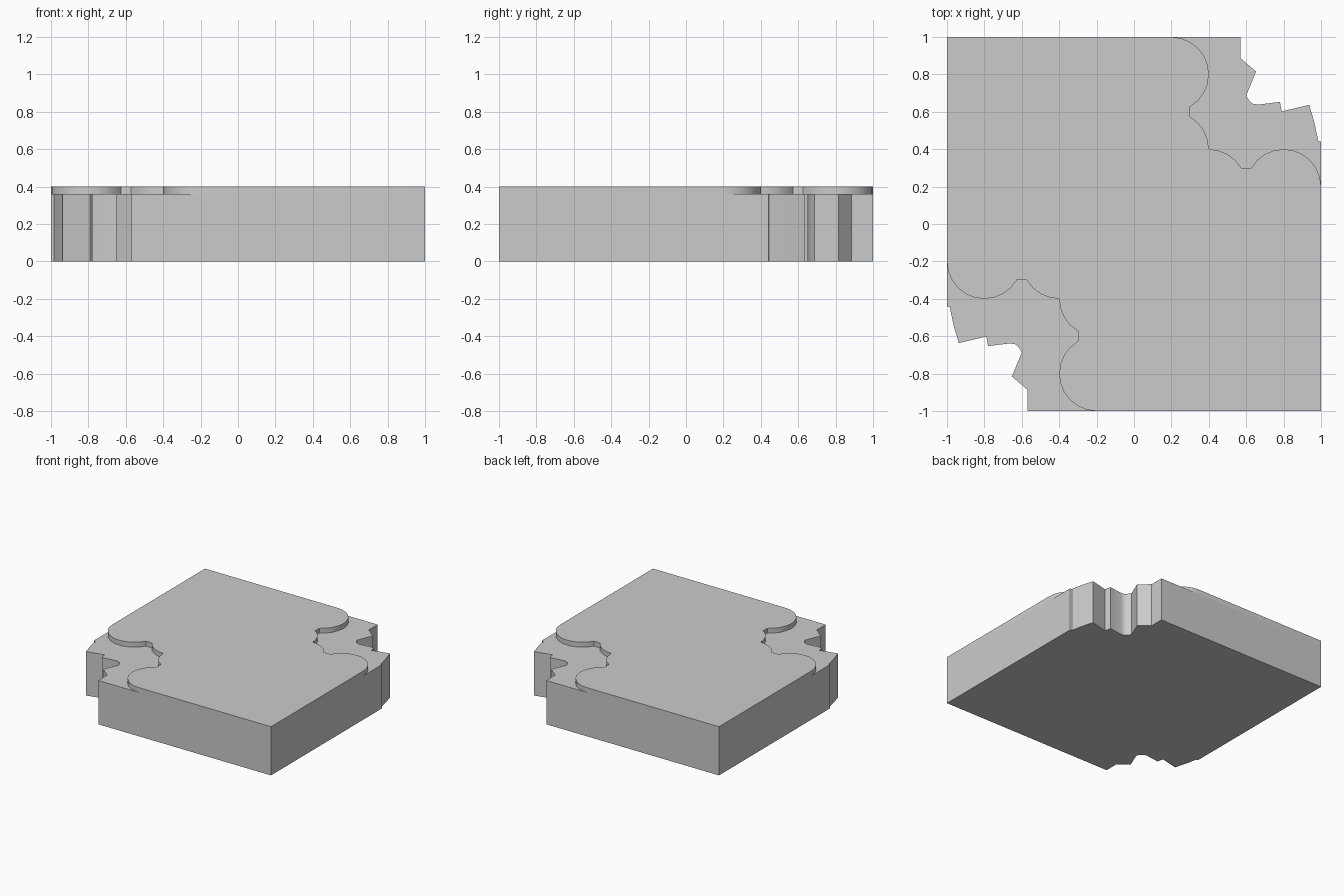
import bpy, bmesh
from math import cos, sin, radians

if "Cube" in bpy.data.objects:
    bpy.data.objects.remove(bpy.data.objects["Cube"])

Z_LEDGE, Z_TOP = 0.36, 0.40


def arc(cx, cy, start, end, r=0.2, step=15):
    n = round(abs(end - start) / step)
    angles = [radians(start + (end - start) * i / n) for i in range(n + 1)]
    return [(cx + r * cos(a), cy + r * sin(a)) for a in angles]


def turn(pts):
    return [(-x, -y) for x, y in pts]


def outline(corner):
    # two opposite carved corners (half-turn symmetric) and two square ones
    return corner + [(-1, 1)] + turn(corner) + [(1, -1)]


def build(name, pts, z0, z1, cap_z, extra=()):
    """Walls between z0 and z1, one cap, and optional flat ledge faces."""
    bm = bmesh.new()
    low = [bm.verts.new((x, y, z0)) for x, y in pts]
    high = [bm.verts.new((x, y, z1)) for x, y in pts]
    n = len(pts)
    for i in range(n):
        j = (i + 1) % n
        bm.faces.new((low[i], low[j], high[j], high[i]))
    bm.faces.new(high if cap_z == z1 else low[::-1])
    for poly in extra:
        bm.faces.new([bm.verts.new((x, y, z1)) for x, y in poly])
    bmesh.ops.remove_doubles(bm, verts=bm.verts, dist=0.0005)
    mesh = bpy.data.meshes.new(name)
    bm.to_mesh(mesh)
    bm.free()
    obj = bpy.data.objects.new(name, mesh)
    bpy.context.collection.objects.link(obj)
    bpy.ops.object.select_all(action='DESELECT')
    obj.select_set(True)
    bpy.context.view_layer.objects.active = obj
    bpy.ops.object.shade_smooth_by_angle(angle=radians(30))
    return obj


# Scalloped corner of the top layer
scallop = (arc(0.8, 0.2, 0, 150) + arc(0.4, 0.2, 30, 90)
           + arc(0.2, 0.4, 0, 60)[1:] + arc(0.2, 0.8, -60, 90))

# Jagged rock corner of the cliff
rock = [(1, 0.2), (1, 0.44), (0.985, 0.445), (0.965, 0.54), (0.937, 0.637),
        (0.79, 0.602), (0.78, 0.653), (0.66, 0.638), (0.635, 0.643),
        (0.615, 0.66), (0.60, 0.687), (0.653, 0.815), (0.57, 0.886),
        (0.57, 1), (0.2, 1)]

# Ledge exposed between the rock edge and the scalloped edge
ledge = rock + scallop[-2:0:-1]

build("stone_cliff", outline(rock), 0, Z_LEDGE, 0, (ledge, turn(ledge)))
build("top_layer", outline(scallop), Z_LEDGE, Z_TOP, Z_TOP)
